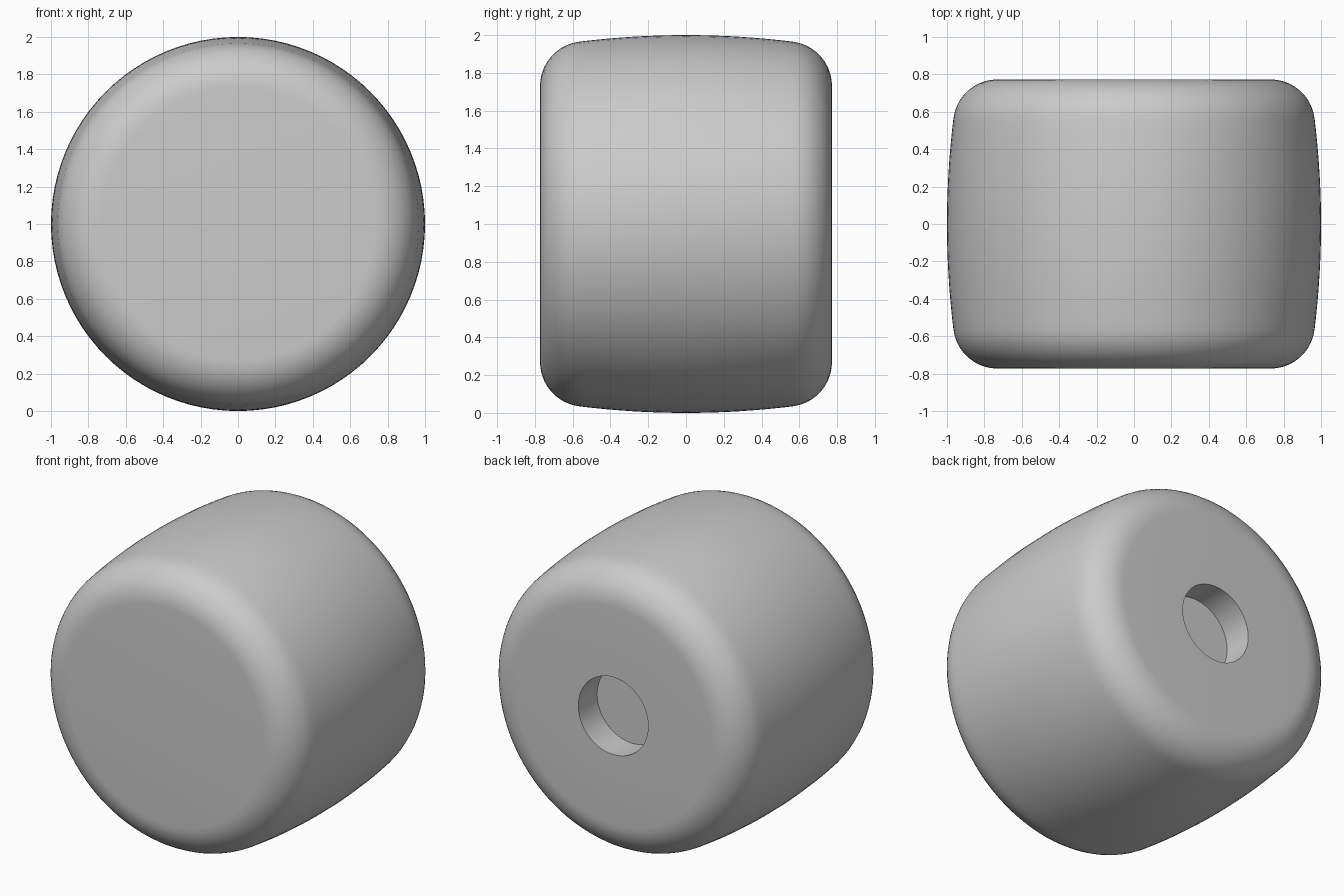
import bpy, bmesh
from math import cos, sin, pi, radians
from mathutils import Vector

cube = bpy.data.objects.get("Cube")
if cube:
    bpy.data.objects.remove(cube, do_unlink=True)

grey = bpy.data.materials.new("plain grey")
grey.use_nodes = True
colour = (0.6, 0.6, 0.6, 1)
grey.diffuse_color = colour
grey.node_tree.nodes["Principled BSDF"].inputs["Base Color"].default_value = colour

HALF = 0.773            # half the thickness along y
FLAT, ROUND = 0.73, 0.237   # flat face radius and corner radius
HOLE, DEPTH = 0.26, 0.2
TILT = radians(7)
STEPS = 10

# Rounded shoulder from the flat face to the bulging side, as (radius, y)
shoulder = []
for i in range(STEPS + 1):
    a = TILT + (pi / 2 - TILT) * i / STEPS
    shoulder.append((FLAT + ROUND * cos(a), HALF - ROUND + ROUND * sin(a)))
edge_r, edge_y = shoulder[0]

# Shallow barrel bulge between the two shoulders
bulge = []
for i in range(1, 2 * STEPS):
    t = i / STEPS - 1
    bulge.append((1 - (1 - edge_r) * t * t, edge_y * t))

front = [(r, -y) for r, y in reversed(shoulder)]
socket = [(HOLE, HALF), (HOLE, HALF - DEPTH), (0, HALF - DEPTH)]
profile = [(0, -HALF)] + front + bulge + shoulder + socket

# Turn the profile about the y axis
bm = bmesh.new()
verts = [bm.verts.new((r, y, 0)) for r, y in profile]
edges = [bm.edges.new(pair) for pair in zip(verts, verts[1:])]
bmesh.ops.spin(bm, geom=verts + edges, cent=(0, 0, 0), axis=(0, 1, 0),
               angle=2 * pi, steps=96, use_duplicate=False)
bmesh.ops.remove_doubles(bm, verts=bm.verts, dist=0.0005)
bmesh.ops.recalc_face_normals(bm, faces=bm.faces)
bmesh.ops.translate(bm, verts=bm.verts, vec=Vector((0, 0, 1)))

mesh = bpy.data.meshes.new("rounded_knob")
bm.to_mesh(mesh)
bm.free()
mesh.materials.append(grey)
knob = bpy.data.objects.new("rounded_knob", mesh)
bpy.context.collection.objects.link(knob)

bpy.ops.object.select_all(action="DESELECT")
knob.select_set(True)
bpy.context.view_layer.objects.active = knob
bpy.ops.object.shade_smooth_by_angle(angle=radians(30))
